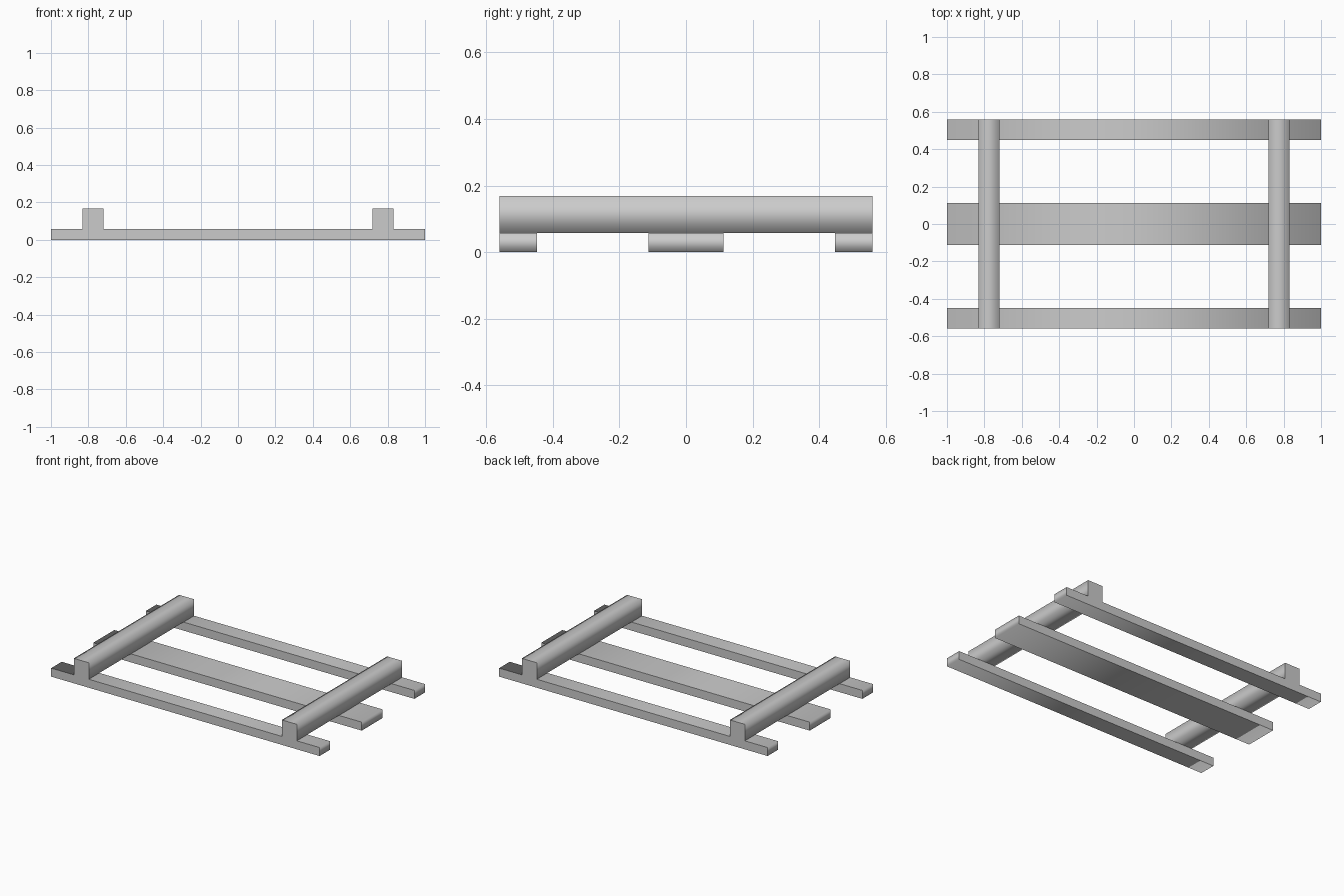
import bpy
import bmesh
from mathutils import Matrix, Vector

cube = bpy.data.objects.get("Cube")
if cube:
    bpy.data.objects.remove(cube, do_unlink=True)

# One plain grey for the whole frame
grey = bpy.data.materials.new("plain_grey")
grey.use_nodes = True
colour = (0.6, 0.6, 0.6, 1)
grey.diffuse_color = colour
grey.node_tree.nodes["Principled BSDF"].inputs["Base Color"].default_value = colour


def beam(name, centre, size):
    """Box with softly shaded long sides and crisp front and back faces."""
    mesh = bpy.data.meshes.new(name)
    bm = bmesh.new()
    place = Matrix.Translation(Vector(centre)) @ Matrix.Diagonal((*size, 1))
    bmesh.ops.create_cube(bm, size=1, matrix=place)
    bm.normal_update()
    for face in bm.faces:
        face.smooth = True
    for face in bm.faces:
        if abs(face.normal.y) > 0.9:
            for edge in face.edges:
                edge.smooth = False
    bm.to_mesh(mesh)
    bm.free()
    mesh.materials.append(grey)
    obj = bpy.data.objects.new(name, mesh)
    bpy.context.collection.objects.link(obj)
    return obj


WIDTH = 0.112      # width of the narrow beams
DEPTH = 1.12       # front to back
BASE = 0.057       # thickness of the lower planks
TOP = 0.168        # overall height

# Lower planks: wide one in the middle, narrow ones at front and back
edge_y = (DEPTH - WIDTH) / 2
beam("front_plank", (0, -edge_y, BASE / 2), (2, WIDTH, BASE))
beam("middle_plank", (0, 0, BASE / 2), (2, 2 * WIDTH, BASE))
beam("back_plank", (0, edge_y, BASE / 2), (2, WIDTH, BASE))

# Cross bars resting on the planks
for side, x in (("left", 0.775), ("right", -0.775)):
    beam(side + "_cross_bar", (x, 0, (BASE + TOP) / 2), (WIDTH, DEPTH, TOP - BASE))
